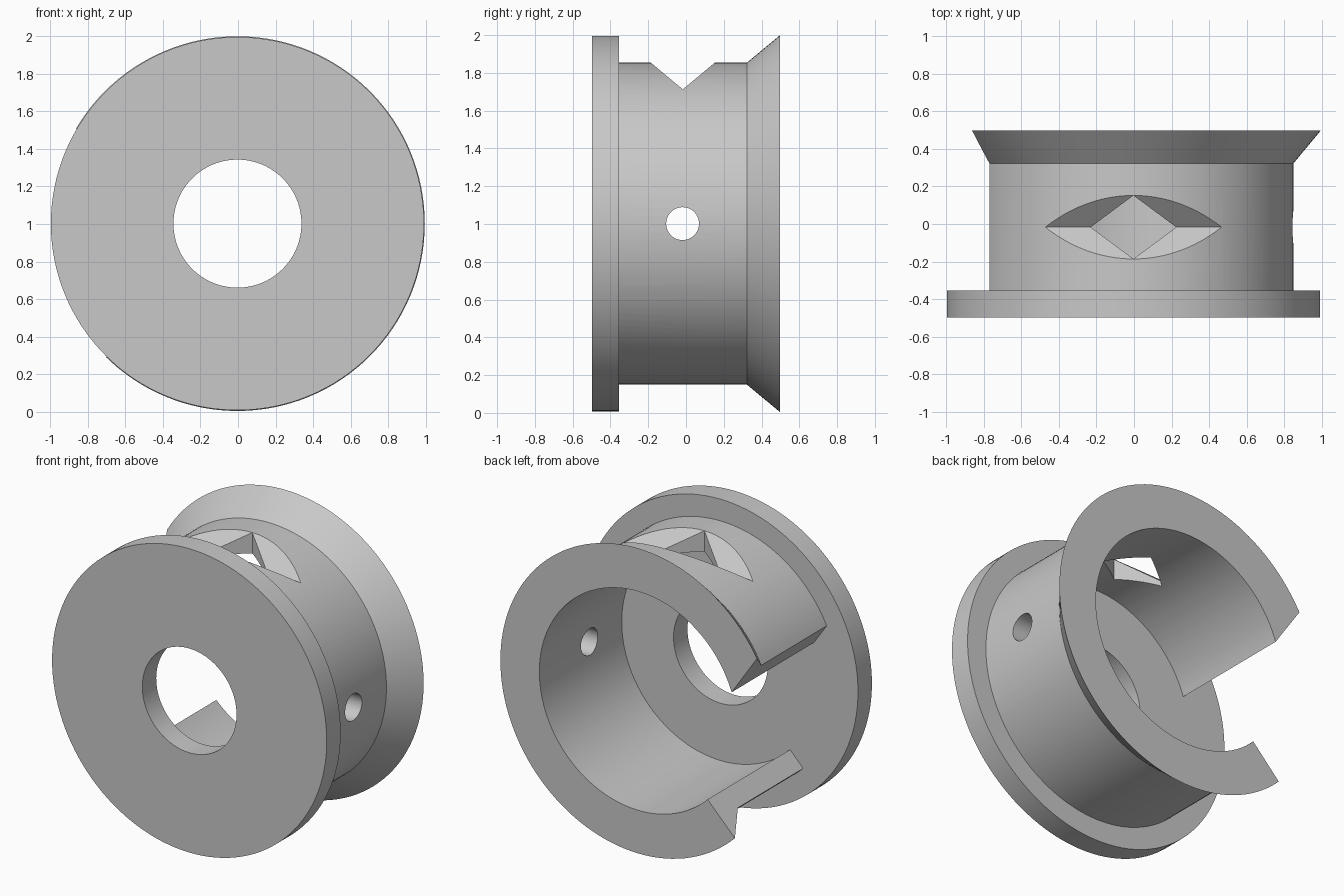
import bpy, bmesh, math
from mathutils import Vector, Matrix

cube = bpy.data.objects.get("Cube")
if cube:
    bpy.data.objects.remove(cube)

CENTRE = Vector((-0.003, 0, 1.002))
SEGMENTS = 128

grey = bpy.data.materials.new("plain_grey")
grey.use_nodes = True
colour = (0.58, 0.58, 0.58, 1)
grey.diffuse_color = colour
grey.node_tree.nodes["Principled BSDF"].inputs["Base Color"].default_value = colour


def finish(name, bm):
    bmesh.ops.recalc_face_normals(bm, faces=bm.faces)
    mesh = bpy.data.meshes.new(name)
    bm.to_mesh(mesh)
    bm.free()
    mesh.materials.append(grey)
    obj = bpy.data.objects.new(name, mesh)
    obj.location = CENTRE
    bpy.context.collection.objects.link(obj)
    return obj


def lathe(name, profile):
    """Spin a closed (radius, y) profile around the y axis."""
    bm = bmesh.new()
    verts = [bm.verts.new((r, y, 0)) for r, y in profile]
    edges = [bm.edges.new((v, verts[i - 1])) for i, v in enumerate(verts)]
    bmesh.ops.spin(bm, geom=verts + edges, cent=(0, 0, 0), axis=(0, 1, 0),
                   angle=math.tau, steps=SEGMENTS, use_merge=True)
    bmesh.ops.remove_doubles(bm, verts=bm.verts, dist=0.0001)
    return finish(name, bm)


def prism(name, outline, sweep):
    """Extrude a 3D outline along a vector."""
    bm = bmesh.new()
    face = bm.faces.new([bm.verts.new(p) for p in outline])
    out = bmesh.ops.extrude_face_region(bm, geom=[face])
    moved = [g for g in out["geom"] if isinstance(g, bmesh.types.BMVert)]
    bmesh.ops.translate(bm, verts=moved, vec=sweep)
    return finish(name, bm)


def combine(target, tool, operation):
    """Apply a boolean and drop the tool."""
    bpy.context.view_layer.objects.active = target
    mod = target.modifiers.new("boolean", 'BOOLEAN')
    mod.object, mod.operation, mod.solver = tool, operation, 'EXACT'
    bpy.ops.object.modifier_apply(modifier=mod.name)
    bpy.data.objects.remove(tool)


# Drum wall with flared back rim, and front flange disc
spool = lathe("spool_body", [(0.716, -0.42), (0.852, -0.42), (0.852, 0.322),
                             (0.998, 0.498), (0.716, 0.498)])
flange = lathe("front_flange", [(0.341, -0.498), (0.994, -0.498),
                                (0.994, -0.354), (0.341, -0.354)])

# Open gap in the wall on the right side
gap = prism("gap_cutter", [(x, -0.6, z) for x, z in
                           [(-0.6, 0.126), (-1.1, 0.859), (-1.1, -1.12), (-0.35, -0.355)]],
            (0, 1.5, 0))

# V groove across the top of the wall
notch = prism("notch_cutter", [(-0.6, y, z) for y, z in
                               [(-0.017, 0.711), (0.21, 0.9), (-0.244, 0.9)]],
              (1.2, 0, 0))

# Diamond opening at the bottom of the groove
diamond = prism("diamond_cutter", [(x, y - 0.017, 0.5) for x, y in
                                   [(0.228, 0), (0, 0.169), (-0.228, 0), (0, -0.169)]],
                (0, 0, 0.45))

# Round pin hole on the left side
bm = bmesh.new()
bmesh.ops.create_cone(bm, cap_ends=True, segments=48, radius1=0.087, radius2=0.087, depth=0.7,
                      matrix=Matrix.Translation((0.8, -0.018, 0)) @ Matrix.Rotation(math.pi / 2, 4, 'Y'))
pin_hole = finish("pin_hole_cutter", bm)

for cutter in (gap, notch, diamond, pin_hole):
    combine(spool, cutter, 'DIFFERENCE')
combine(spool, flange, 'UNION')

bpy.ops.object.select_all(action='DESELECT')
spool.select_set(True)
bpy.context.view_layer.objects.active = spool
bpy.ops.object.shade_smooth_by_angle(angle=math.radians(25))
